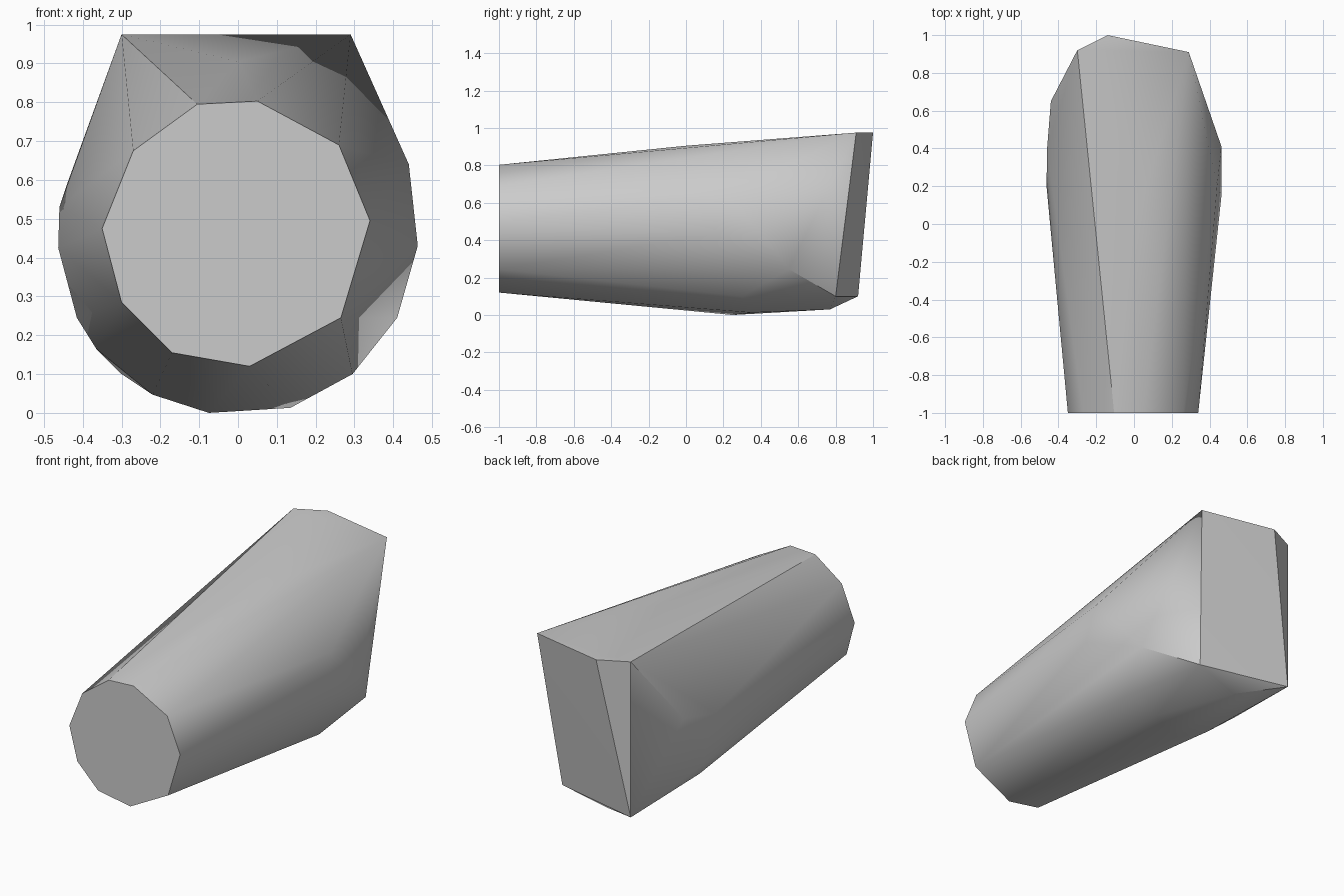
import bpy
import bmesh
import math

default_cube = bpy.data.objects.get("Cube")
if default_cube:
    bpy.data.objects.remove(default_cube, do_unlink=True)


def make_material(name, grey):
    material = bpy.data.materials.new(name)
    material.use_nodes = True
    colour = (grey, grey, grey, 1)
    material.diffuse_color = colour
    material.node_tree.nodes["Principled BSDF"].inputs["Base Color"].default_value = colour
    return material


def build_hull(name, points, material):
    """Wrap a tight faceted shell around the guide points."""
    bm = bmesh.new()
    for point in points:
        bm.verts.new(point)
    hull = bmesh.ops.convex_hull(bm, input=bm.verts[:])
    unused = {v for v in hull["geom_interior"] if isinstance(v, bmesh.types.BMVert)}
    bmesh.ops.delete(bm, geom=list(unused), context="VERTS")
    # Join the triangles of the flat ends into single faces
    bmesh.ops.dissolve_limit(bm, angle_limit=math.radians(1),
                             verts=bm.verts[:], edges=bm.edges[:])
    bmesh.ops.recalc_face_normals(bm, faces=bm.faces[:])
    mesh = bpy.data.meshes.new(name)
    bm.to_mesh(mesh)
    bm.free()
    mesh.materials.append(material)
    body = bpy.data.objects.new(name, mesh)
    bpy.context.collection.objects.link(body)
    return body


# Flat ten-sided front end, as (x, z)
front_profile = [(-.35, .475), (-.27, .675), (-.105, .795), (.05, .803), (.26, .69),
                 (.34, .495), (.265, .245), (.03, .12), (-.17, .155), (-.3, .285)]
front_end = [(x, -1, z) for x, z in front_profile]

# Widest section, running round the underside from right to left
belly = [(.44, .2, .64), (.463, .15, .43), (.463, .41, .43), (.41, .55, .245),
         (.295, .3, .1), (.135, .35, .013), (-.075, .25, 0), (-.05, .77, .03),
         (-.22, .35, .047), (-.365, .4, .165), (-.415, .45, .245),
         (-.463, .2, .425), (-.46, .4, .53), (-.44, .65, .59), (0, 0, .905)]

# Slanted back end: flat top edge and two lower corners
back_end = [(.29, .91, .975), (-.14, 1, .975), (-.3, .92, .975),
            (-.3, .92, .1), (.21, .8, .1)]

stone_grey = make_material("plain grey", .6)
body = build_hull("tapered_body", front_end + belly + back_end, stone_grey)

# Soft sides with crisp ends
bpy.ops.object.select_all(action="DESELECT")
body.select_set(True)
bpy.context.view_layer.objects.active = body
bpy.ops.object.shade_smooth_by_angle(angle=math.radians(30))
